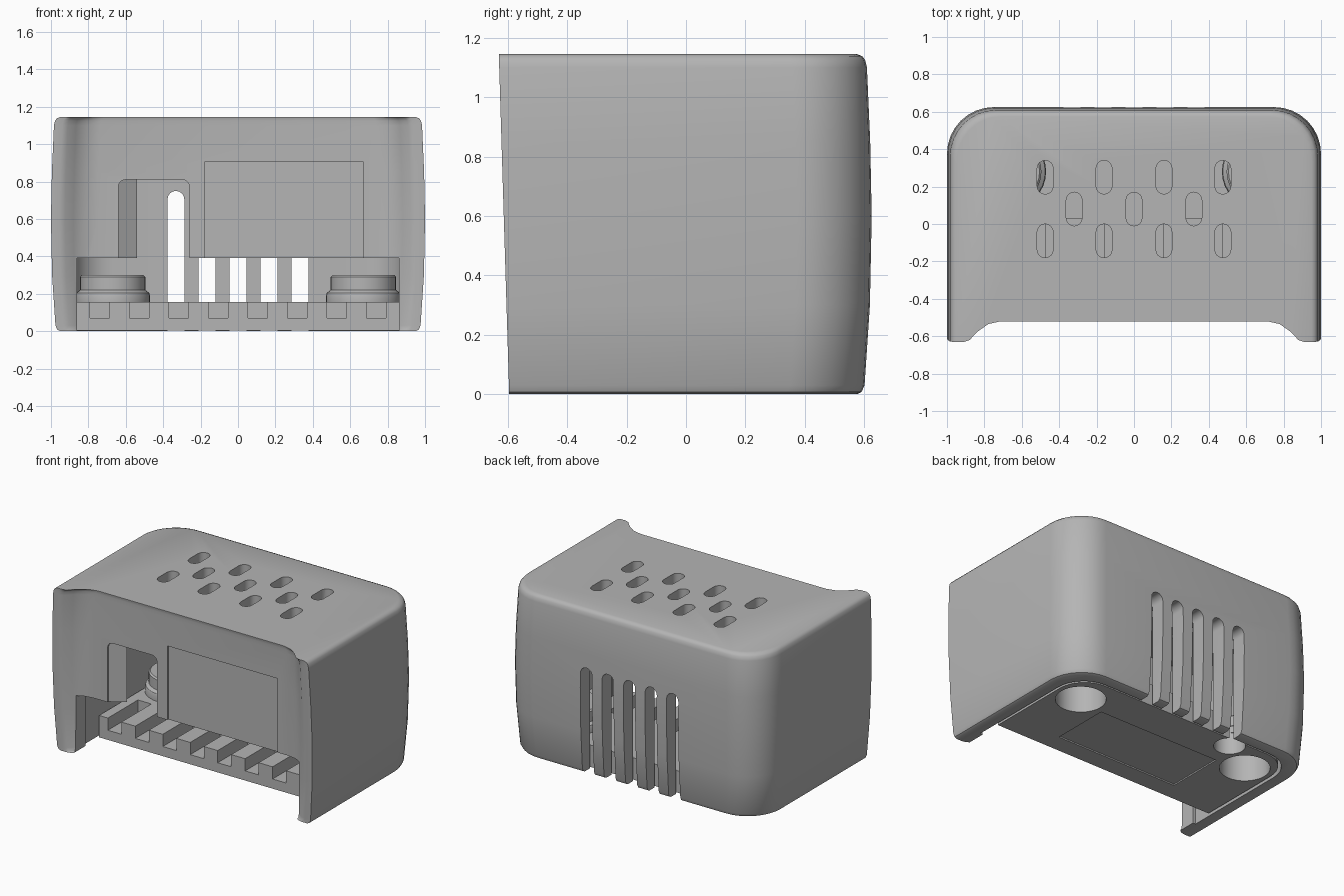
import bpy, bmesh, math
from mathutils import Vector

if "Cube" in bpy.data.objects:
    bpy.data.objects.remove(bpy.data.objects["Cube"])

grey = bpy.data.materials.new("grey_plastic")
grey.use_nodes = True
tone = (0.46, 0.46, 0.46, 1)
grey.diffuse_color = tone
grey.node_tree.nodes["Principled BSDF"].inputs["Base Color"].default_value = tone


def finish(bm, name):
    bmesh.ops.recalc_face_normals(bm, faces=bm.faces)
    mesh = bpy.data.meshes.new(name)
    bm.to_mesh(mesh)
    bm.free()
    mesh.materials.append(grey)
    ob = bpy.data.objects.new(name, mesh)
    bpy.context.collection.objects.link(ob)
    return ob


def activate(ob):
    bpy.ops.object.select_all(action='DESELECT')
    ob.select_set(True)
    bpy.context.view_layer.objects.active = ob


def smooth(ob):
    activate(ob)
    bpy.ops.object.shade_smooth_by_angle(angle=math.radians(32))


def loft(bm, rings):
    loops = [[bm.verts.new(p) for p in ring] for ring in rings]
    for a, b in zip(loops, loops[1:]):
        for i in range(len(a)):
            j = (i + 1) % len(a)
            bm.faces.new((a[i], a[j], b[j], b[i]))
    bm.faces.new(loops[0])
    bm.faces.new(loops[-1])


def prism(bm, outline, low, high, axis='Z'):
    # Extrude a flat outline along z, or along y for upright outlines
    def place(p, h):
        return (p[0], p[1], h) if axis == 'Z' else (p[0], h, p[1])
    loft(bm, [[place(p, h) for p in outline] for h in (low, high)])


def rect(x0, x1, y0, y1):
    return [(x0, y0), (x1, y0), (x1, y1), (x0, y1)]


def arc(cx, cy, r, start, end, n=8):
    return [(cx + r * math.cos(math.radians(start + (end - start) * i / n)),
             cy + r * math.sin(math.radians(start + (end - start) * i / n)))
            for i in range(n + 1)]


def circle(cx, cy, r):
    return arc(cx, cy, r, 0, 360, 32)[:-1]


def rounded_back(w, front, back, r):
    return ([(-w, front), (w, front)] + arc(w - r, back - r, r, 0, 90)
            + arc(r - w, back - r, r, 90, 180))


def slot(cx, cy, w, length):
    half, r = length / 2, w / 2
    return arc(cx, cy + half - r, r, 0, 180) + arc(cx, cy - half + r, r, 180, 360)


def cut(ob, prisms):
    for args in prisms:
        bm = bmesh.new()
        prism(bm, *args)
        cutter = finish(bm, "cutter")
        cutter.hide_render = True
        mod = ob.modifiers.new("cut", 'BOOLEAN')
        mod.operation, mod.solver, mod.object = 'DIFFERENCE', 'EXACT', cutter
        activate(ob)
        bpy.ops.object.modifier_apply(modifier=mod.name)
        bpy.data.objects.remove(cutter)


# Bulging cover with rounded back corners and a recessed front panel
TOP = 1.145
tips = [(0.75, -0.52), (0.82, -0.535), (0.88, -0.575), (0.925, -0.62), (0.955, -0.63), (1, -0.63)]
plan = tips + arc(0.75, 0.375, 0.25, 0, 90) + arc(-0.75, 0.375, 0.25, 90, 180)
plan += [(-x, y) for x, y in reversed(tips)]


def cover_ring(z, inset):
    ring = []
    for x, y in plan:
        tip = max(0, -0.52 - y) / 0.11
        y += 0.035 * tip * (1 - z / TOP) - inset * min(1, max(0, y / 0.3))
        ring.append((x * (1 - inset), y, z))
    return ring


bm = bmesh.new()
levels = [(0, 0.05), (0.008, 0.034), (0.03, 0.024), (0.3, 0.006), (0.6, 0), (0.85, 0.005),
          (1.1, 0.016), (1.125, 0.022), (1.138, 0.032), (TOP, 0.05)]
loft(bm, [cover_ring(z, d) for z, d in levels])
cover = finish(bm, "cover")

# Hollow, front openings and the shallow label recess
cuts = [(rounded_back(0.88, -0.45, 0.52, 0.21), -0.1, 1.07),
        (rect(-0.86, 0.86, -0.1, 0.39), -0.8, -0.4, 'Y'),
        (rect(-0.64, -0.26, 0.3, 0.76) [:2] + arc(-0.3, 0.77, 0.04, 0, 90)
         + arc(-0.6, 0.77, 0.04, 90, 180), -0.8, -0.4, 'Y'),
        (rect(-0.18, 0.67, 0.38, 0.905), -0.8, -0.51, 'Y')]
# Staggered vents through the roof
for y, xs in ((0.25, (-0.475, -0.16, 0.16, 0.475)), (0.08, (-0.32, 0, 0.32)),
              (-0.09, (-0.475, -0.16, 0.16, 0.475))):
    cuts += [(slot(x, y, 0.085, 0.18), 1, 1.3) for x in xs]
# Tall vents down the back wall
cuts += [(slot(0.166 * i, 0.325, 0.09, 0.85), 0.4, 0.8, 'Y') for i in range(-2, 3)]
cut(cover, cuts)
smooth(cover)

# Angled cheek behind the left edge of the cable opening
bm = bmesh.new()
prism(bm, [(-0.64, -0.51), (-0.54, -0.45), (-0.64, -0.45)], 0.39, 0.83)
finish(bm, "opening_cheek")

# Floor with comb channels, screw bores, a small hole and a label recess
bm = bmesh.new()
prism(bm, rounded_back(0.86, -0.3, 0.505, 0.2), 0.003, 0.155)
floor = finish(bm, "floor")
cuts = [(rect(x - 0.052, x + 0.052, -0.4, 0.03), 0.07, 0.3)
        for x in [0.2115 * (i - 3.5) for i in range(8)]]
cuts += [(circle(x, 0.28, 0.16), -0.1, 0.3) for x in (-0.67, 0.67)]
cuts += [(circle(-0.42, 0.43, 0.1), -0.1, 0.3), (rect(-0.47, 0.47, -0.17, 0.24), -0.1, 0.012)]
cut(floor, cuts)
smooth(floor)

# Hollow screw bosses
profile = [(0, 0.3), (0.165, 0.3), (0.175, 0.29), (0.175, 0.22), (0.195, 0.205),
           (0.2, 0.19), (0.2, 0.155), (0.16, 0.155), (0.16, 0.275), (0, 0.275)]
for side, x in (("right", -0.67), ("left", 0.67)):
    bm = bmesh.new()
    verts = [bm.verts.new((r, 0, z)) for r, z in profile]
    edges = [bm.edges.new(pair) for pair in zip(verts, verts[1:])]
    bmesh.ops.spin(bm, geom=verts + edges, cent=(0, 0, 0), axis=(0, 0, 1),
                   angle=math.tau, steps=32)
    bmesh.ops.remove_doubles(bm, verts=bm.verts, dist=0.0005)
    bmesh.ops.translate(bm, verts=bm.verts, vec=Vector((x, 0.28, 0)))
    smooth(finish(bm, side + "_screw_boss"))
